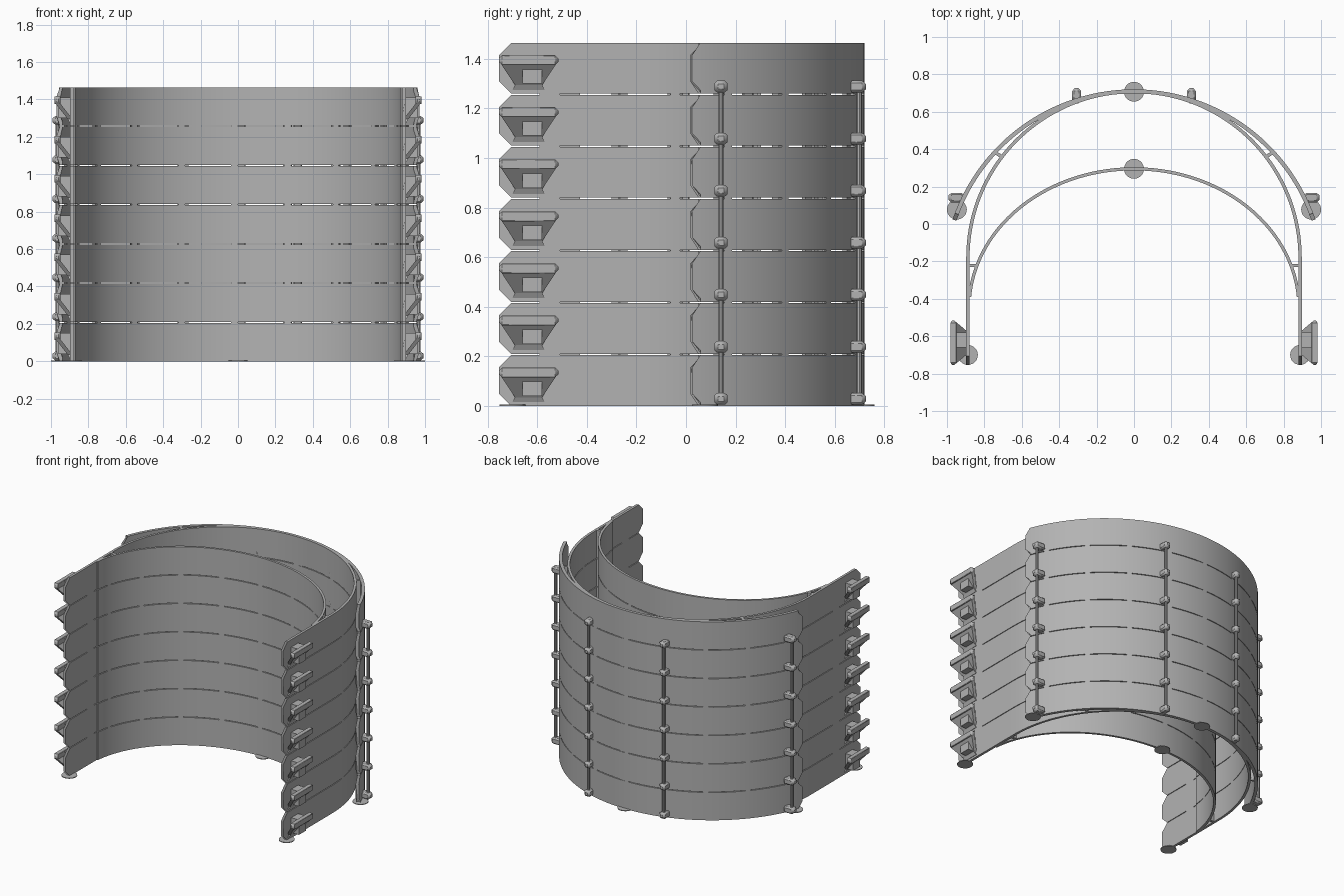
import bpy, bmesh
from math import cos, sin, pi, radians, asin
from mathutils import Vector

cube = bpy.data.objects.get("Cube")
if cube:
    bpy.data.objects.remove(cube)

LAYERS, PITCH, GAP, CUT = 7, 0.21, 0.005, 0.05

grey = bpy.data.materials.new("plain grey plastic")
grey.use_nodes = True
colour = (0.45, 0.45, 0.45, 1)
grey.diffuse_color = colour
grey.node_tree.nodes["Principled BSDF"].inputs["Base Color"].default_value = colour


def finish(name, bm, count=LAYERS, chamfer=0, segments=1):
    """Turn a bmesh into an object repeated up the stack."""
    bmesh.ops.recalc_face_normals(bm, faces=bm.faces)
    mesh = bpy.data.meshes.new(name)
    bm.to_mesh(mesh)
    bm.free()
    mesh.materials.append(grey)
    ob = bpy.data.objects.new(name, mesh)
    bpy.context.collection.objects.link(ob)
    if chamfer:
        mod = ob.modifiers.new("chamfer", "BEVEL")
        mod.width, mod.segments = chamfer, segments
    if count > 1:
        mod = ob.modifiers.new("stack", "ARRAY")
        mod.count = count
        mod.use_relative_offset = False
        mod.use_constant_offset = True
        mod.constant_offset_displace = (0, 0, PITCH)
    bpy.ops.object.select_all(action="DESELECT")
    ob.select_set(True)
    bpy.context.view_layer.objects.active = ob
    bpy.ops.object.shade_smooth_by_angle(angle=radians(30))
    return ob


def add_band(bm, path, thick, levels):
    """Thin wall along a path; levels are (height, end shortening)."""
    pts = [Vector(p) for p in path]
    last = len(pts) - 1
    dirs = [(pts[min(i + 1, last)] - pts[max(i - 1, 0)]).normalized() for i in range(last + 1)]
    rings = []
    for i, (p, d) in enumerate(zip(pts, dirs)):
        side = Vector((-d.y, d.x)) * thick / 2
        push = {0: 1, last: -1}.get(i, 0)
        inner, outer = [], []
        for z, cut in levels:
            q = p + d * cut * push
            inner.append(bm.verts.new((*(q + side), z)))
            outer.append(bm.verts.new((*(q - side), z)))
        rings.append(inner + outer[::-1])
    n = len(rings[0])
    for a, b in zip(rings, rings[1:]):
        for k in range(n):
            bm.faces.new((a[k], a[(k + 1) % n], b[(k + 1) % n], b[k]))
    bm.faces.new(rings[0])
    bm.faces.new(rings[-1])


def band(name, path, thick, cut=0):
    top = PITCH - GAP
    bm = bmesh.new()
    add_band(bm, path, thick, [(0, cut), (CUT, 0), (top - CUT, 0), (top, cut)])
    finish(name, bm)
    # small break-away tabs bridging the gaps between layers
    bm = bmesh.new()
    for i in range(3, len(path) - 3, 8):
        add_band(bm, path[i:i + 2], thick, [(top, 0), (PITCH, 0)])
    finish(name + "_tabs", bm, LAYERS - 1)


def arc(cy, a, b, start, steps=72):
    """Symmetric elliptical arc around the back, from right to left."""
    angles = [pi - start - i * (pi - 2 * start) / steps for i in range(steps + 1)]
    return [(a * cos(t), cy + b * sin(t)) for t in angles]


def hull(name, points, **kw):
    bm = bmesh.new()
    for p in points:
        bm.verts.new(p)
    bmesh.ops.convex_hull(bm, input=bm.verts)
    return finish(name, bm, **kw)


def box(name, x, y, z, **kw):
    return hull(name, [(i, j, k) for i in x for j in y for k in z], **kw)


def cylinder(name, x, y, z0, z1, radius, sides):
    ring = [2 * pi * i / sides for i in range(sides)]
    return hull(name, [(x + radius * cos(t), y + radius * sin(t), z)
                       for t in ring for z in (z0, z1)], count=1)


# Curved walls
band("visor_band", arc(-0.304, 1.013, 1.013, asin(0.325 / 1.013)), 0.022, CUT)
legs = [-0.755 + 0.082 * i for i in range(7)]
ear_path = ([(-0.888, y) for y in legs] + arc(-0.18, 0.888, 0.888, 0)
            + [(0.888, y) for y in reversed(legs)])
band("ear_band", ear_path, 0.018, CUT)
band("forehead_band", arc(-0.45, 0.882, 0.745, 0.08), 0.017)

for s, word in ((1, "left"), (-1, "right")):
    def both(*xs):
        return [s * x for x in xs]

    # Struts joining the walls
    bm = bmesh.new()
    full = [(0, 0), (PITCH - GAP, 0)]
    add_band(bm, [(s * 0.707, 0.36), (s * 0.752, 0.388)], 0.018, full)
    add_band(bm, [(s * 0.838, -0.222), (s * 0.885, -0.222)], 0.018, full)
    finish(word + "_struts", bm)

    # Strap hook: outer bar, link to the wall and tapered support
    box(word + "_hook_bar", both(0.95, 0.982), (-0.755, -0.515), (0.115, 0.155), chamfer=0.012)
    box(word + "_hook_link", both(0.885, 0.96), (-0.66, -0.58), (0.04, 0.15))
    wide = [(x, y, 0.118) for x in both(0.95, 0.976) for y in (-0.745, -0.525)]
    narrow = [(x, y, 0.035) for x in both(0.885, 0.91) for y in (-0.69, -0.58)]
    hull(word + "_hook_support", wide + narrow)
    foot = [(x, y, 0.015) for x in both(0.885, 0.9) for y in (-0.7, -0.57)]
    hull(word + "_hook_foot", narrow + foot)

    # Pegs on the visor band with their support rods
    box(word + "_side_peg", both(0.905, 0.993), (0.115, 0.167), (0.005, 0.052), chamfer=0.014)
    box(word + "_back_peg", both(0.283, 0.331), (0.645, 0.727), (0.005, 0.052), chamfer=0.014)
    rod_top = PITCH * (LAYERS - 1) + 0.02
    cylinder(word + "_side_rod", s * 0.966, 0.141, 0.01, rod_top, 0.011, 10)
    cylinder(word + "_back_rod", s * 0.307, 0.699, 0.01, rod_top, 0.011, 10)

    # Round pads under the free ends
    cylinder(word + "_visor_pad", s * 0.947, 0.077, 0, 0.005, 0.053, 32)
    cylinder(word + "_ear_pad", s * 0.888, -0.7, 0, 0.005, 0.053, 32)

cylinder("back_pad", 0, 0.707, 0, 0.005, 0.053, 32)
cylinder("forehead_pad", 0, 0.295, 0, 0.005, 0.053, 32)
